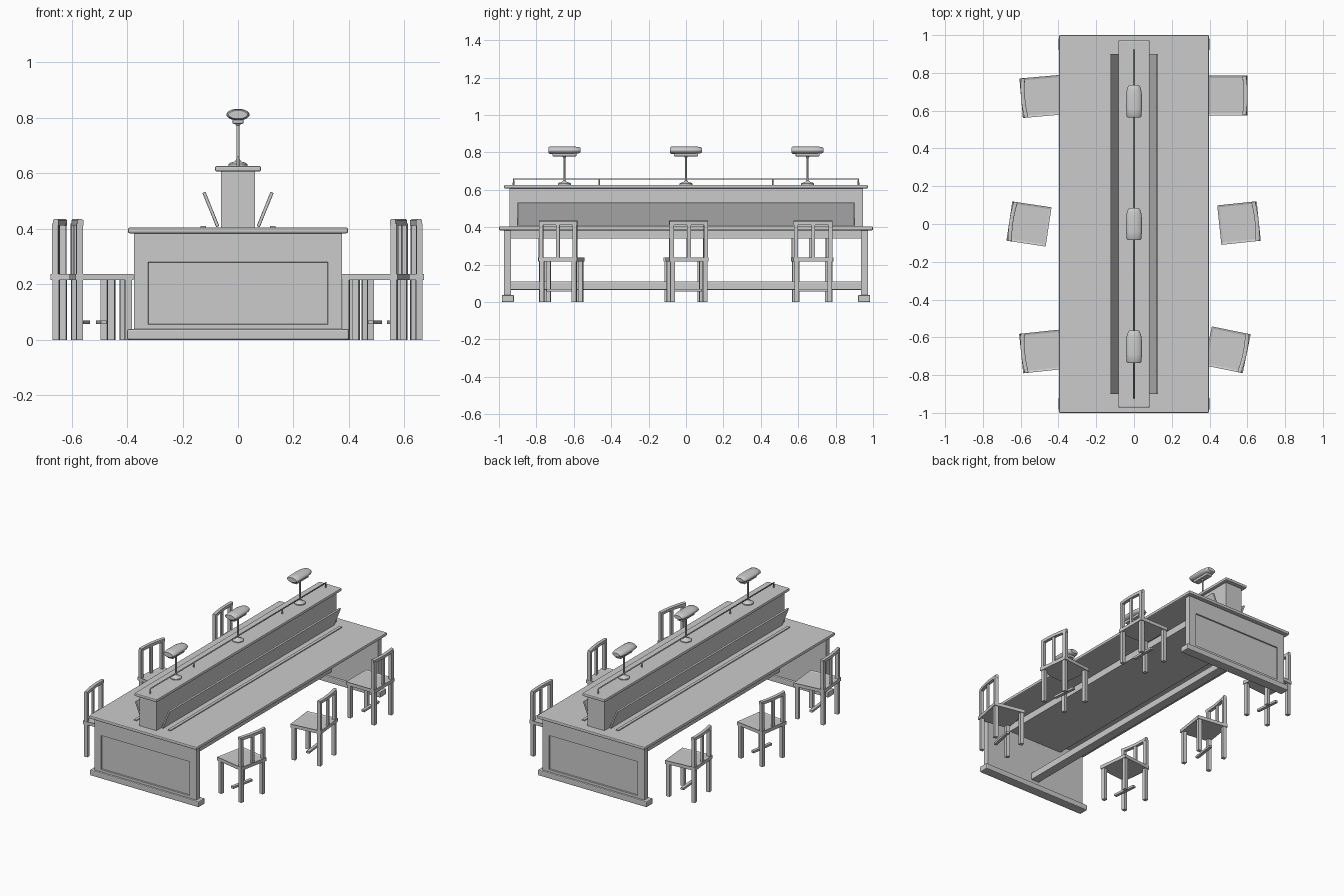
import bpy, bmesh, math
from mathutils import Matrix, Vector

if "Cube" in bpy.data.objects:
    bpy.data.objects.remove(bpy.data.objects["Cube"])

I = Matrix.Identity(4)


def finish(name, bm, matrix=I, bevel=0, smooth=False):
    bmesh.ops.recalc_face_normals(bm, faces=bm.faces)
    me = bpy.data.meshes.new(name)
    bm.to_mesh(me)
    bm.free()
    ob = bpy.data.objects.new(name, me)
    bpy.context.collection.objects.link(ob)
    ob.matrix_world = matrix
    if bevel:
        m = ob.modifiers.new("edge", "BEVEL")
        m.width, m.segments = bevel, 2
    if smooth:
        bpy.ops.object.select_all(action="DESELECT")
        ob.select_set(True)
        bpy.context.view_layer.objects.active = ob
        bpy.ops.object.shade_smooth_by_angle(angle=math.radians(40))
    return ob


def box_bm(lo, hi):
    bm = bmesh.new()
    lo, hi = Vector(lo), Vector(hi)
    size = Matrix.Diagonal((*(hi - lo), 1))
    bmesh.ops.create_cube(bm, size=1, matrix=Matrix.Translation((lo + hi) / 2) @ size)
    return bm


def box(name, lo, hi, matrix=I, bevel=0):
    return finish(name, box_bm(lo, hi), matrix, bevel)


def loft(name, rings, matrix=I):
    """Skin a list of closed rings and cap both ends."""
    bm = bmesh.new()
    vs = [[bm.verts.new(p) for p in r] for r in rings]
    n = len(vs[0])
    for a, b in zip(vs, vs[1:]):
        for i in range(n):
            bm.faces.new((a[i], a[(i + 1) % n], b[(i + 1) % n], b[i]))
    bm.faces.new(vs[0])
    bm.faces.new(vs[-1])
    return finish(name, bm, matrix, smooth=True)


def lathe(name, profile, matrix=I, n=20):
    t = [2 * math.pi * i / n for i in range(n)]
    return loft(name, [[(r * math.cos(a), r * math.sin(a), z) for a in t] for r, z in profile], matrix)


def tube(name, pts, radius):
    cu = bpy.data.curves.new(name, "CURVE")
    cu.dimensions = "3D"
    cu.bevel_depth, cu.bevel_resolution, cu.use_fill_caps = radius, 2, True
    sp = cu.splines.new("POLY")
    sp.points.add(len(pts) - 1)
    for p, c in zip(sp.points, pts):
        p.co = (*c, 1)
    ob = bpy.data.objects.new(name, cu)
    bpy.context.collection.objects.link(ob)
    bpy.ops.object.select_all(action="DESELECT")
    ob.select_set(True)
    bpy.context.view_layer.objects.active = ob
    bpy.ops.object.convert(target="MESH")


# Table top, the frame under it and the low stretcher
box("table_top", (-.397, -1, .384), (.397, 1, .405), bevel=.006)
box("apron", (-.2, -.937, .34), (.2, .937, .386))
box("stretcher", (-.03, -.94, .065), (.03, .94, .11), bevel=.004)

# End panels with a sunken field on the outside, each on a plinth
for s in (-1, 1):
    bm = box_bm((-.375, min(s * .936, s * .973), .03), (.375, max(s * .936, s * .973), .386))
    bm.normal_update()
    face = next(f for f in bm.faces if f.normal.y * s > .9)
    bmesh.ops.inset_individual(bm, faces=[face], thickness=.03)
    for v in face.verts:
        v.co.x = math.copysign(.325, v.co.x)
        v.co.z = .28 if v.co.z > .2 else .055
    bmesh.ops.inset_individual(bm, faces=[face], thickness=.003, depth=-.007)
    finish("end_panel", bm)
    box("plinth", (-.4, min(s * .92, s * .985), 0), (.4, max(s * .92, s * .985), .038), bevel=.006)

# Central divider with its cap, sloping book rests and page stops
box("divider", (-.062, -.945, .4), (.062, .945, .61))
box("divider_cap", (-.083, -.972, .607), (.083, .972, .627), bevel=.006)
for s in (-1, 1):
    tilt = Matrix.Translation((s * .098, 0, .47)) @ Matrix.Rotation(s * math.radians(22), 4, "Y")
    box("book_rest", (-.006, -.9, -.067), (.006, .9, .067), tilt, bevel=.003)
    box("page_stop", (s * .125 - .01, -.9, .404), (s * .125 + .01, .9, .411))

# Thin rail along the cap
tube("cap_rail", [(0, -.922, .62), (0, -.922, .658), (0, .922, .658), (0, .922, .62)], .005)
for y in (-.463, .463):
    tube("rail_post", [(0, y, .62), (0, y, .658)], .004)

# Reading lamps
RING = [2 * math.pi * i / 20 for i in range(20)]
for y in (-.65, 0, .65):
    at = Matrix.Translation((0, y, 0))
    lathe("lamp_base", [(.034, .625), (.034, .633), (.028, .638), (.012, .643), (.006, .65)], at)
    lathe("lamp_stem", [(.005, .64), (.005, .772), (.008, .775), (.018, .792), (.018, .8)], at, 12)
    sections = [(-.085, .034, .015), (-.08, .039, .019), (-.04, .042, .021), (.03, .042, .021),
                (.06, .038, .019), (.08, .031, .016), (.085, .026, .012)]
    loft("lamp_shade", [[(w * math.cos(a), u, .812 + h * math.sin(a)) for a in RING]
                        for u, w, h in sections], at)
    box("lamp_shade_lip", (-.02, -.064, .779), (.02, .064, .8), at, bevel=.004)


def chair(x, y, degrees):
    """The backrest is on the local +x side."""
    m = Matrix.Translation((x, y, 0)) @ Matrix.Rotation(math.radians(degrees), 4, "Z")
    # Seat with a slightly dished top
    bm = box_bm((-.105, -.105, .216), (.105, .105, .238))
    bm.normal_update()
    top = next(f for f in bm.faces if f.normal.z > .9)
    bmesh.ops.inset_individual(bm, faces=[top], thickness=.016, depth=-.004)
    finish("seat", bm, m)
    # Legs and floor bar
    for sx in (-1, 1):
        for sy in (-1, 1):
            box("leg", (sx * .088 - .012, sy * .088 - .012, 0),
                (sx * .088 + .012, sy * .088 + .012, .218), m)
    box("foot_bar", (-.01, -.08, .056), (.01, .08, .07), m)
    # Back posts, centre slat and bowed top rail
    for sy in (-1, 1):
        box("back_post", (.078, sy * .092 - .011, .23), (.1, sy * .092 + .011, .42), m)
    box("back_slat", (.088, -.01, .23), (.1, .01, .42), m)
    rings = []
    for i in range(9):
        t = i / 4 - 1
        b = .008 * (1 - t * t)
        rings.append([(px + b, t * .104, pz) for px, pz in
                      ((.076, .412), (.097, .412), (.097, .431), (.092, .435), (.081, .435), (.076, .431))])
    loft("back_rail", rings, m)


# Six chairs, each turned a little differently
for place in ((.497, .68, 0), (.556, .005, 6), (.494, -.666, -11.5),
              (-.493, .675, 185), (-.556, 0, 171.5), (-.493, -.675, 186)):
    chair(*place)
